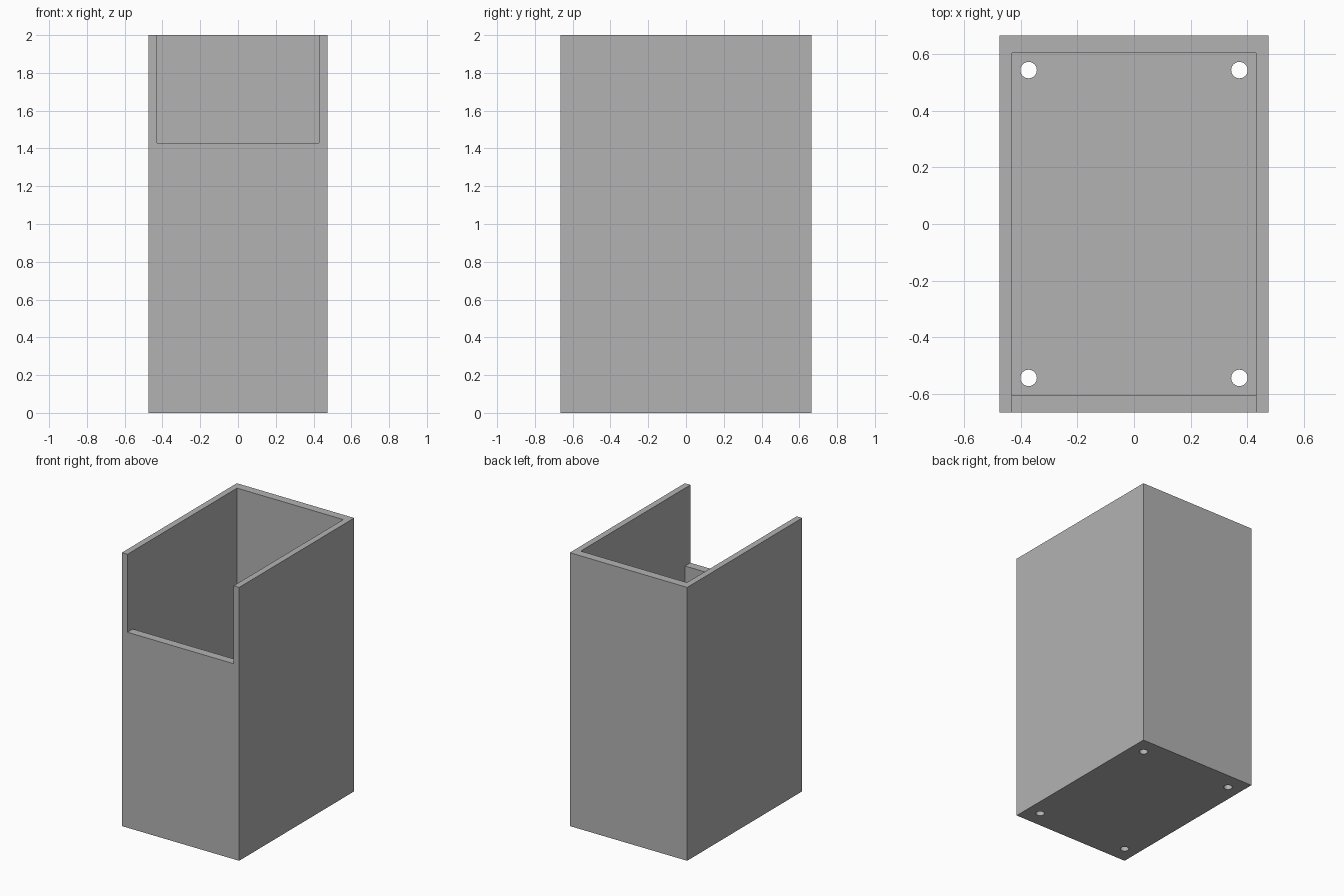
import bpy

# Remove the default cube
if "Cube" in bpy.data.objects:
    bpy.data.objects.remove(bpy.data.objects["Cube"], do_unlink=True)

HALF_X, HALF_Y, HEIGHT = 0.475, 0.665, 2.0
INNER_X, INNER_Y, FLOOR = 0.43, 0.603, 0.05
NOTCH_Z = 1.43
HOLE_X, HOLE_Y, HOLE_R = 0.372, 0.543, 0.029

grey = bpy.data.materials.new("plain grey")
grey.use_nodes = True
colour = (0.45, 0.45, 0.45, 1)
grey.diffuse_color = colour
grey.node_tree.nodes["Principled BSDF"].inputs["Base Color"].default_value = colour


def box(name, low, high):
    """Axis-aligned box between two corners."""
    centre = [(a + b) / 2 for a, b in zip(low, high)]
    bpy.ops.mesh.primitive_cube_add(size=1, location=centre)
    obj = bpy.context.object
    obj.name = name
    obj.scale = [b - a for a, b in zip(low, high)]
    bpy.ops.object.transform_apply(location=True, rotation=False, scale=True)
    obj.data.materials.append(grey)
    return obj


def cut(target, cutter):
    """Subtract the cutter and remove it."""
    cutter.hide_render = True
    mod = target.modifiers.new("cut", "BOOLEAN")
    mod.operation = "DIFFERENCE"
    mod.solver = "EXACT"
    mod.object = cutter
    bpy.context.view_layer.objects.active = target
    bpy.ops.object.modifier_apply(modifier=mod.name)
    bpy.data.objects.remove(cutter, do_unlink=True)


# Outer block, hollowed from the top
holder = box("open_box", (-HALF_X, -HALF_Y, 0), (HALF_X, HALF_Y, HEIGHT))
cut(holder, box("cavity_cutter", (-INNER_X, -INNER_Y, FLOOR),
                (INNER_X, INNER_Y, HEIGHT + 0.2)))

# Notch in the upper front wall, as wide as the cavity
cut(holder, box("notch_cutter", (-INNER_X, -HALF_Y - 0.2, NOTCH_Z),
                (INNER_X, 0, HEIGHT + 0.2)))

# Screw holes through the floor corners
for sx in (-1, 1):
    for sy in (-1, 1):
        bpy.ops.mesh.primitive_cylinder_add(
            vertices=32, radius=HOLE_R, depth=FLOOR * 4,
            location=(sx * HOLE_X, sy * HOLE_Y, FLOOR / 2))
        drill = bpy.context.object
        drill.name = "hole_cutter"
        drill.data.materials.append(grey)
        cut(holder, drill)

# Smooth hole walls while keeping the box edges sharp
bpy.ops.object.select_all(action="DESELECT")
holder.select_set(True)
bpy.context.view_layer.objects.active = holder
bpy.ops.object.shade_smooth_by_angle()
